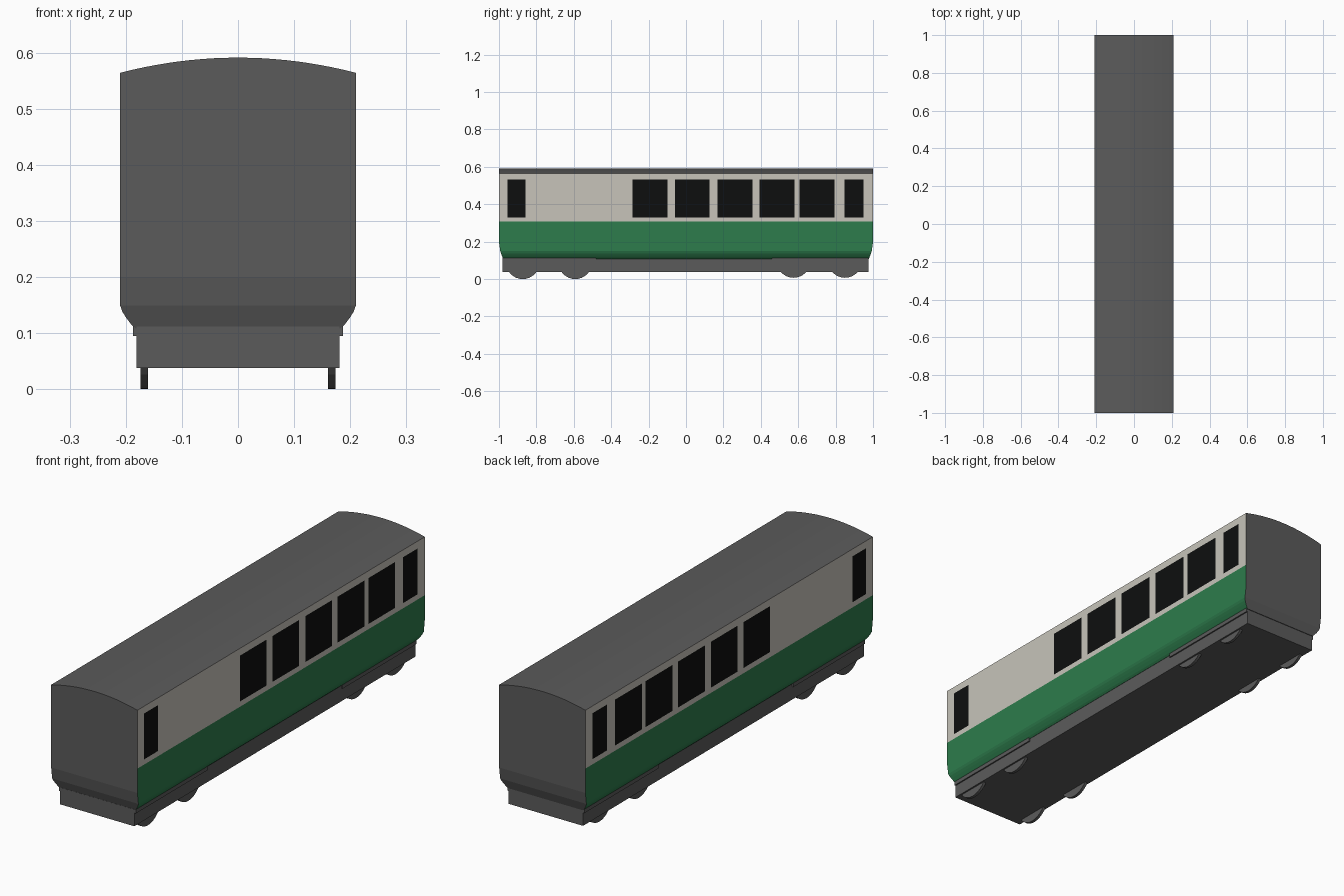
import bpy, bmesh, math
from mathutils import Matrix, Vector

cube = bpy.data.objects.get("Cube")
if cube:
    bpy.data.objects.remove(cube, do_unlink=True)


def material(name, r, g, b):
    m = bpy.data.materials.new(name)
    m.use_nodes = True
    m.diffuse_color = (r, g, b, 1)
    m.node_tree.nodes["Principled BSDF"].inputs["Base Color"].default_value = (r, g, b, 1)
    return m


GREY = material("dark grey", 0.105, 0.105, 0.105)
CREAM = material("cream", 0.57, 0.55, 0.49)
GREEN = material("green", 0.026, 0.2, 0.072)
GLASS = material("window black", 0.004, 0.0045, 0.0045)


def finish(name, bm, *mats):
    bmesh.ops.recalc_face_normals(bm, faces=bm.faces)
    mesh = bpy.data.meshes.new(name)
    bm.to_mesh(mesh)
    bm.free()
    for m in mats:
        mesh.materials.append(m)
    obj = bpy.data.objects.new(name, mesh)
    bpy.context.collection.objects.link(obj)
    return obj


def box(name, x0, x1, y0, y1, z0, z1, mat):
    bm = bmesh.new()
    bmesh.ops.create_cube(bm, size=1)
    for v in bm.verts:
        v.co = ((x0 + x1) / 2 + v.co.x * (x1 - x0),
                (y0 + y1) / 2 + v.co.y * (y1 - y0),
                (z0 + z1) / 2 + v.co.z * (z1 - z0))
    return finish(name, bm, mat)


# Carriage body: cross-section with tucked-in sills and an arched roof
HALF, EAVES, RISE, WAIST = 0.21, 0.564, 0.027, 0.307
SILL, HEAD = 0.33, 0.532
WINDOWS = [(-0.954, -0.858), (-0.286, -0.1), (-0.06, 0.126), (0.168, 0.355),
           (0.393, 0.58), (0.607, 0.794), (0.848, 0.95)]

right = [(0.182, 0.108), (0.19, 0.115), (0.199, 0.127), (0.206, 0.138), (HALF, 0.149)]
steps = 20
roof = []
for i in range(steps + 1):
    t = 1 - 2 * i / steps
    roof.append((HALF * t, EAVES + RISE * (1 - t * t)))
profile = right + roof + [(-x, z) for x, z in reversed(right)]

bm = bmesh.new()
cap = bm.faces.new([bm.verts.new((x, -1, z)) for x, z in profile])
ext = bmesh.ops.extrude_face_region(bm, geom=[cap], use_keep_orig=True)
for v in ext["geom"]:
    if isinstance(v, bmesh.types.BMVert):
        v.co.y = 1


def cut(co, normal):
    bmesh.ops.bisect_plane(bm, geom=bm.verts[:] + bm.edges[:] + bm.faces[:],
                           plane_co=co, plane_no=normal)


# Cut the waistline, end bends and window outlines into the shell
for z in (0.149, 0.2, WAIST, SILL, HEAD):
    cut((0, 0, z), (0, 0, 1))
for pair in WINDOWS:
    for y in pair:
        cut((0, y, 0), (0, 1, 0))

# Tuck in the bottom of both ends
for v in bm.verts:
    if abs(v.co.y) > 0.99 and v.co.z < 0.199:
        inset = 0.007 * (0.2 - v.co.z) / 0.051
        if v.co.z < 0.149:
            inset = 0.007 + 0.015 * (0.149 - v.co.z) / 0.041
        v.co.y = math.copysign(1 - inset, v.co.y)

# Paint: grey roof and ends, green below the waist, cream above, dark windows
bmesh.ops.recalc_face_normals(bm, faces=bm.faces)
for f in bm.faces:
    c = f.calc_center_median()
    if abs(f.normal.x) < 0.5:
        f.material_index = 0
    elif c.z < WAIST:
        f.material_index = 2
    elif SILL < c.z < HEAD and any(a < c.y < b for a, b in WINDOWS):
        f.material_index = 3
    else:
        f.material_index = 1
finish("carriage_body", bm, GREY, CREAM, GREEN, GLASS)

# Underframe
box("underframe", -0.181, 0.181, -0.98, 0.975, 0.038, 0.112, GREY)

# Footboards near each end and wheels, on both sides
for side, s in (("left", 1), ("right", -1)):
    for end, y0, y1 in (("front", -0.978, -0.48), ("rear", 0.46, 0.975)):
        xs = sorted((s * 0.175, s * 0.187))
        box(f"{end}_{side}_footboard", *xs, y0, y1, 0.095, 0.113, GREY)
    for i, (y, z) in enumerate(((-0.873, 0.09), (-0.592, 0.09), (0.575, 0.097), (0.85, 0.097))):
        bm = bmesh.new()
        bmesh.ops.create_cone(bm, cap_ends=True, segments=32, radius1=0.09,
                              radius2=0.09, depth=0.013,
                              matrix=Matrix.Translation(Vector((s * 0.167, y, z)))
                              @ Matrix.Rotation(math.pi / 2, 4, "Y"))
        finish(f"{side}_wheel_{i + 1}", bm, GREY)
